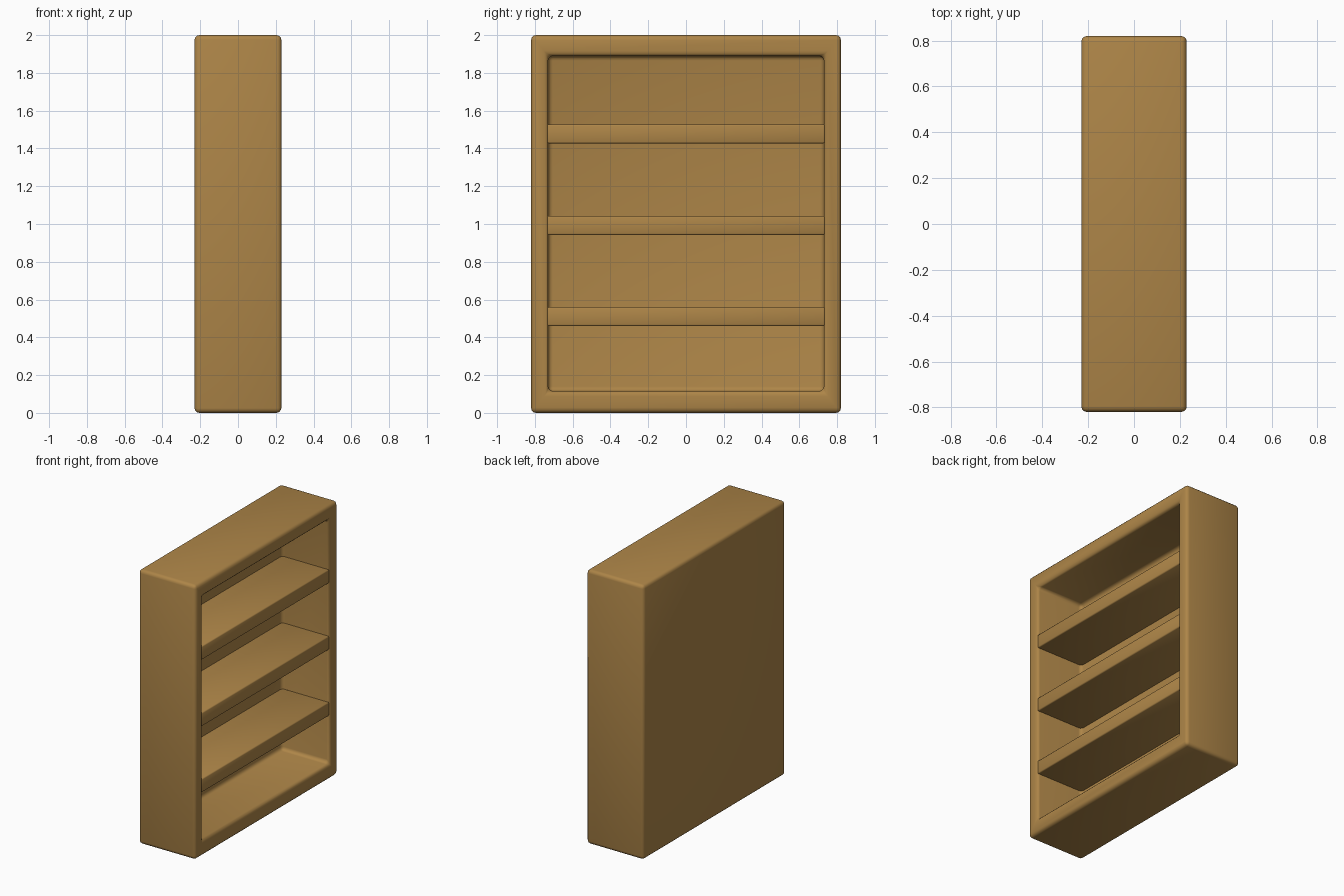
import bpy
import bmesh

cube = bpy.data.objects.get("Cube")
if cube:
    bpy.data.objects.remove(cube, do_unlink=True)

# Warm wood material
WOOD = (0.42, 0.235, 0.064, 1)
wood = bpy.data.materials.new("warm wood")
wood.use_nodes = True
wood.diffuse_color = WOOD
wood.node_tree.nodes["Principled BSDF"].inputs["Base Color"].default_value = WOOD


def box_mesh(low, high):
    bm = bmesh.new()
    bmesh.ops.create_cube(bm, size=1)
    for v in bm.verts:
        v.co = [(a + b) / 2 + c * (b - a) for a, b, c in zip(low, high, v.co)]
    return bm


def finish(bm, name, bevel, segments):
    mesh = bpy.data.meshes.new(name)
    bm.to_mesh(mesh)
    bm.free()
    mesh.materials.append(wood)
    mesh.shade_smooth()
    obj = bpy.data.objects.new(name, mesh)
    bpy.context.collection.objects.link(obj)
    mod = obj.modifiers.new("rounded edges", "BEVEL")
    mod.width = bevel
    mod.segments = segments
    mod.limit_method = "ANGLE"
    return obj


# Cabinet: a box with its open side inset and pushed inwards
bm = box_mesh((-0.23, -0.82, 0), (0.23, 0.82, 2))
front = max(bm.faces, key=lambda f: f.calc_center_median().x)
bmesh.ops.inset_region(bm, faces=[front], thickness=0.09)
for v in front.verts:
    v.co.z = 0.115 if v.co.z < 1 else 1.89
    v.co.y = 0.73 if v.co.y > 0 else -0.73
floor = bmesh.ops.extrude_discrete_faces(bm, faces=[front])["faces"][0]
bmesh.ops.translate(bm, verts=floor.verts, vec=(-0.385, 0, 0))
finish(bm, "cabinet", 0.025, 3)

# Three shelves, their ends and backs let into the cabinet
for name, z in (("lower", 0.51), ("middle", 0.992), ("upper", 1.477)):
    bm = box_mesh((-0.17, -0.735, z - 0.05), (0.222, 0.735, z + 0.05))
    finish(bm, name + "_shelf", 0.008, 2)
